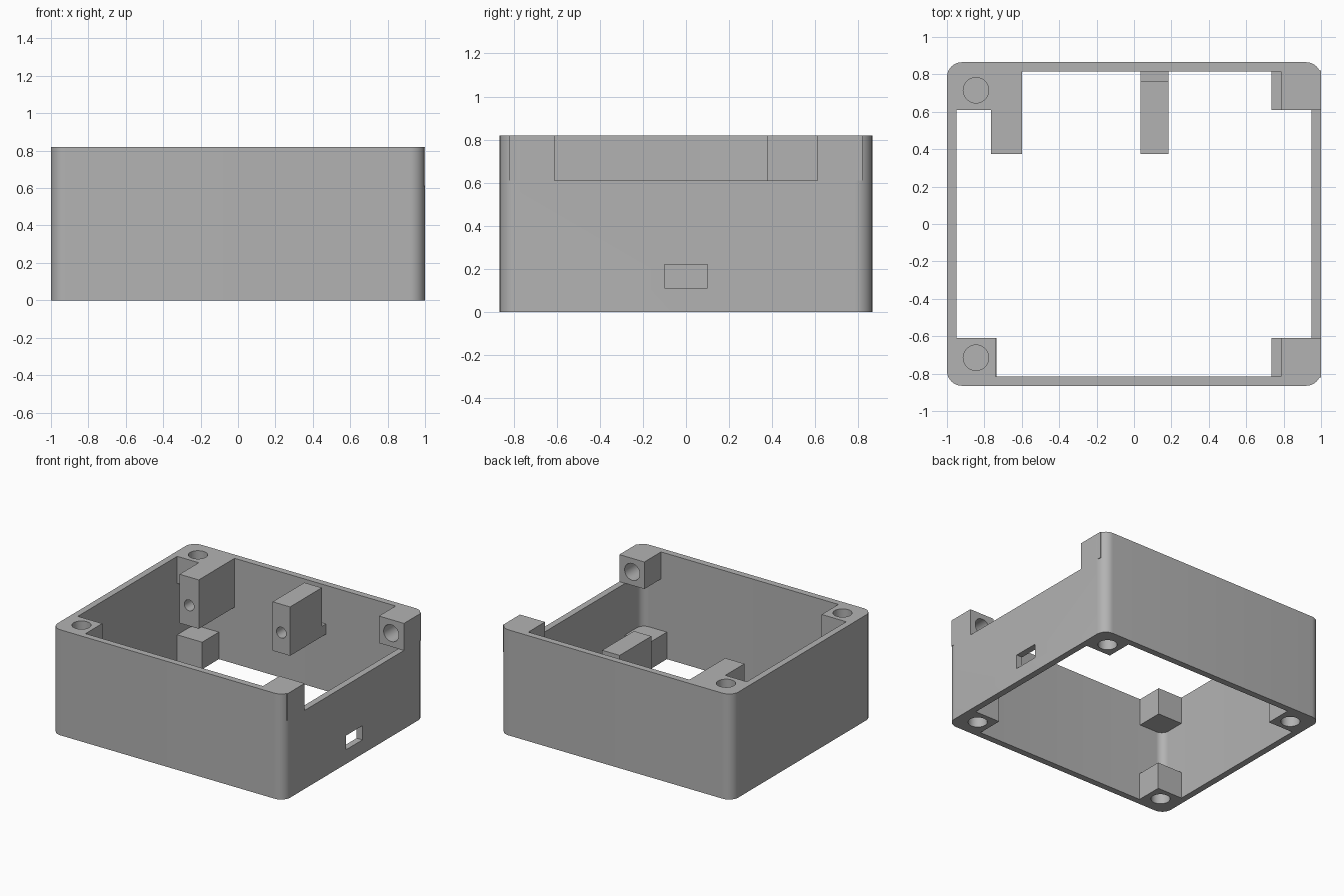
import bpy, bmesh
from math import pi, cos, sin
from mathutils import Matrix, Vector

if "Cube" in bpy.data.objects:
    bpy.data.objects.remove(bpy.data.objects["Cube"], do_unlink=True)

W, D, H = 1.0, 0.865, 0.82      # half width, half depth, height
WALL = 0.05
BLOCK = 0.21                    # height of the corner blocks
HOLE_X, HOLE_Y = 0.845, 0.715   # screw hole centres

grey = bpy.data.materials.new("plain_grey")
grey.use_nodes = True
grey.diffuse_color = (0.45, 0.45, 0.45, 1)
grey.node_tree.nodes["Principled BSDF"].inputs["Base Color"].default_value = (0.45, 0.45, 0.45, 1)


def finish(name, bm):
    bmesh.ops.recalc_face_normals(bm, faces=bm.faces)
    mesh = bpy.data.meshes.new(name)
    bm.to_mesh(mesh)
    bm.free()
    mesh.materials.append(grey)
    obj = bpy.data.objects.new(name, mesh)
    bpy.context.collection.objects.link(obj)
    return obj


def box(name, x, y, z):
    """Box from three (low, high) ranges."""
    lo, hi = (Vector(v) for v in zip(*(sorted(r) for r in (x, y, z))))
    bm = bmesh.new()
    bmesh.ops.create_cube(bm, size=1, matrix=Matrix.Translation((lo + hi) / 2) @ Matrix.Diagonal((*(hi - lo), 1)))
    return finish(name, bm)


def rod(centre, radius, half_length, axis="Z"):
    """Round cutter centred on a face, so half of it bores a blind hole."""
    turn = Matrix.Rotation(pi / 2, 4, "X") if axis == "Y" else Matrix()
    bm = bmesh.new()
    bmesh.ops.create_cone(bm, cap_ends=True, segments=48, radius1=radius, radius2=radius,
                          depth=2 * half_length, matrix=Matrix.Translation(centre) @ turn)
    return finish("hole_cutter", bm)


def cut(obj, cutter):
    cutter.hide_render = True
    mod = obj.modifiers.new("cut", "BOOLEAN")
    mod.operation, mod.solver, mod.object = "DIFFERENCE", "EXACT", cutter
    bpy.context.view_layer.update()
    result = bpy.data.meshes.new_from_object(obj.evaluated_get(bpy.context.evaluated_depsgraph_get()))
    obj.modifiers.clear()
    obj.data = result
    bpy.data.objects.remove(cutter, do_unlink=True)


def rounded(hx, hy, r, steps=10):
    pts = []
    for q, (sx, sy) in enumerate(((1, 1), (-1, 1), (-1, -1), (1, -1))):
        for i in range(steps + 1):
            a = (q + i / steps) * pi / 2
            pts.append((sx * (hx - r) + r * cos(a), sy * (hy - r) + r * sin(a)))
    return pts


# Open rounded wall ring
bm = bmesh.new()
profiles = (rounded(W, D, 0.08), rounded(W - WALL, D - WALL, 0.06))
rings = [[bm.verts.new((x, y, z)) for x, y in p]
         for p, z in ((profiles[0], 0), (profiles[0], H), (profiles[1], H), (profiles[1], 0))]
n = len(rings[0])
for k in range(4):
    a, b = rings[k], rings[(k + 1) % 4]
    for i in range(n):
        j = (i + 1) % n
        bm.faces.new((a[i], a[j], b[j], b[i]))
shell = finish("wall_shell", bm)

# Lowered side wall and connector slot
cut(shell, box("notch_cutter", (0.9, 1.1), (-0.77, 0.77), (H - BLOCK, H + 0.1)))
cut(shell, box("slot_cutter", (0.9, 1.1), (-0.1, 0.1), (0.11, 0.22)))
parts = [shell]

for sy, end in ((-1, "front"), (1, "back")):
    # Lower corner posts, bored from below
    for sx, side in ((-1, "right"), (1, "left")):
        post = box(f"lower_post_{end}_{side}", (sx * 0.735, sx * 0.97), (sy * 0.61, sy * 0.835), (0, BLOCK))
        cut(post, rod((sx * HOLE_X, sy * HOLE_Y, 0), 0.068, 0.15))
        parts.append(post)
    # Upper posts, bored from above
    post = box(f"upper_post_{end}", (-0.97, -0.74), (sy * 0.61, sy * 0.835), (H - BLOCK, H))
    cut(post, rod((-HOLE_X, sy * HOLE_Y, H), 0.068, 0.15))
    parts.append(post)
    # Blocks beside the lowered wall, bored sideways
    lug = box(f"side_block_{end}", (0.785, W), (sy * 0.61, sy * 0.82), (H - BLOCK, H))
    cut(lug, rod((0.89, sy * 0.61, 0.715), 0.065, 0.15, "Y"))
    parts.append(lug)

# Mounting brackets on the back wall
for name, x, back in (("corner_bracket", (-0.765, -0.6), 0.835), ("middle_bracket", (0.035, 0.185), 0.765)):
    bracket = box(name, x, (0.375, back), (0.44, H))
    cut(bracket, rod((sum(x) / 2, 0.375, 0.6), 0.042, 0.2, "Y"))
    parts.append(bracket)
parts.append(box("bracket_foot", (0.035, 0.185), (0.765, 0.835), (0.44, 0.52)))

# Smooth curved walls, crisp corners
bpy.ops.object.select_all(action="DESELECT")
for part in parts:
    part.select_set(True)
bpy.context.view_layer.objects.active = shell
bpy.ops.object.shade_smooth_by_angle(angle=pi / 6)
